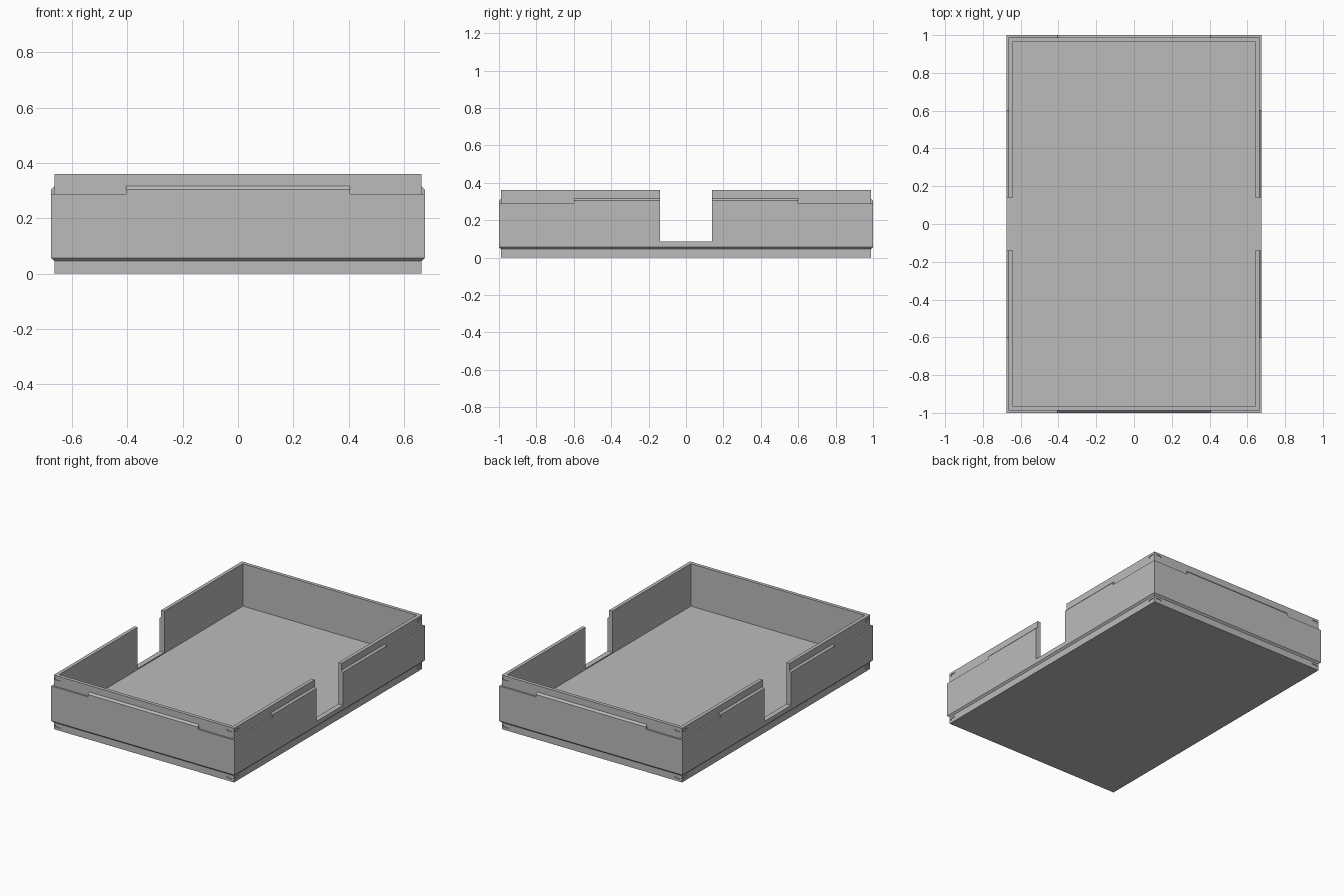
import bpy, bmesh, math
from mathutils import Matrix, Vector

cube = bpy.data.objects.get("Cube")
if cube:
    bpy.data.objects.remove(cube, do_unlink=True)

HX, HY, HEIGHT = 0.6635, 0.9885, 0.36   # tray body half sizes and height
LEDGE = 0.0115                          # how far the sleeve stands out
FLOOR, NOTCH_Z, NOTCH_Y = 0.078, 0.085, 0.14

grey = bpy.data.materials.new("plain grey")
grey.use_nodes = True
colour = (0.5, 0.5, 0.5, 1)
grey.diffuse_color = colour
grey.node_tree.nodes["Principled BSDF"].inputs["Base Color"].default_value = colour


def make_object(name, bm, helper=False):
    bmesh.ops.recalc_face_normals(bm, faces=bm.faces[:])
    mesh = bpy.data.meshes.new(name)
    bm.to_mesh(mesh)
    bm.free()
    mesh.materials.append(grey)
    obj = bpy.data.objects.new(name, mesh)
    bpy.context.collection.objects.link(obj)
    obj.hide_render = helper
    if helper:
        obj.hide_set(True)
        obj.display_type = 'WIRE'
    return obj


def frame(name, profile, closed):
    """Sweep an (offset, z) profile round the rectangle; cap the ends if open."""
    bm = bmesh.new()
    rings = [[bm.verts.new((sx * (HX + o), sy * (HY + o), z))
              for sx, sy in ((-1, -1), (1, -1), (1, 1), (-1, 1))]
             for o, z in profile]
    pairs = list(zip(rings, rings[1:]))
    if closed:
        pairs.append((rings[-1], rings[0]))
    else:
        bm.faces.new(rings[0])
        bm.faces.new(rings[-1])
    for a, b in pairs:
        for i in range(4):
            j = (i + 1) % 4
            bm.faces.new((a[i], a[j], b[j], b[i]))
    return make_object(name, bm)


def prism(bm, points, depth):
    """Extrude a flat polygon along a vector."""
    face = bm.faces.new([bm.verts.new(p) for p in points])
    new = bmesh.ops.extrude_face_region(bm, geom=[face], use_keep_orig=True)
    verts = [v for v in new["geom"] if isinstance(v, bmesh.types.BMVert)]
    bmesh.ops.translate(bm, verts=verts, vec=depth)


def cut(obj, cutter):
    mod = obj.modifiers.new(cutter.name, 'BOOLEAN')
    mod.operation = 'DIFFERENCE'
    mod.solver = 'EXACT'
    mod.object = cutter


# Tray body and the sleeve with a chamfered lower edge
body = frame("tray_body", [(0, 0), (0, HEIGHT), (-0.0235, HEIGHT), (-0.0235, FLOOR)], False)
sleeve = frame("outer_sleeve", [(-0.002, 0.045), (0, 0.045), (LEDGE, 0.056),
                                (LEDGE, 0.288), (-0.002, 0.288)], True)

# Notch through both long sides
bm = bmesh.new()
bmesh.ops.create_cube(bm, size=1, matrix=Matrix.Translation((0, 0, NOTCH_Z + 0.5))
                      @ Matrix.Diagonal((2, 2 * NOTCH_Y, 1, 1)))
notch = make_object("notch_cutter", bm, True)
cut(body, notch)
cut(sleeve, notch)

# Shallow rounded slots near the corners of every wall
bm = bmesh.new()
R, DEPTH = 0.0075, 0.005
for half, wall, axis in ((HX, HY, 0), (HY, HX, 1)):
    for side in (-1, 1):
        for end in (-1, 1):
            for z in (0.025, 0.338):
                pts = []
                for k in range(14):
                    a = math.pi * (k if k < 7 else k - 1) / 6 - math.pi / 2
                    shift = 0.014 if k < 7 else -0.014
                    u = end * (half - 0.031) + shift + R * math.cos(a)
                    w = side * (wall - DEPTH)
                    pts.append((u, w, z + R * math.sin(a)) if axis == 0
                               else (w, u, z + R * math.sin(a)))
                depth = Vector((0, side * 0.02, 0) if axis == 0 else (side * 0.02, 0, 0))
                prism(bm, pts, depth)
cut(body, make_object("slot_cutter", bm, True))

# Raised tabs with a sloped top on the sleeve
tab = [(-0.002, 0.28), (LEDGE, 0.28), (LEDGE, 0.304), (0, 0.316), (-0.002, 0.316)]
for side, label in ((-1, "front"), (1, "back")):
    bm = bmesh.new()
    prism(bm, [(-0.405, side * (HY + o), z) for o, z in tab], Vector((0.81, 0, 0)))
    make_object(label + "_tab", bm)
for side, label in ((-1, "right"), (1, "left")):
    for end, where in ((-1, "front"), (1, "rear")):
        bm = bmesh.new()
        prism(bm, [(side * (HX + o), end * NOTCH_Y, z) for o, z in tab],
              Vector((0, end * 0.46, 0)))
        make_object(f"{label}_{where}_tab", bm)
